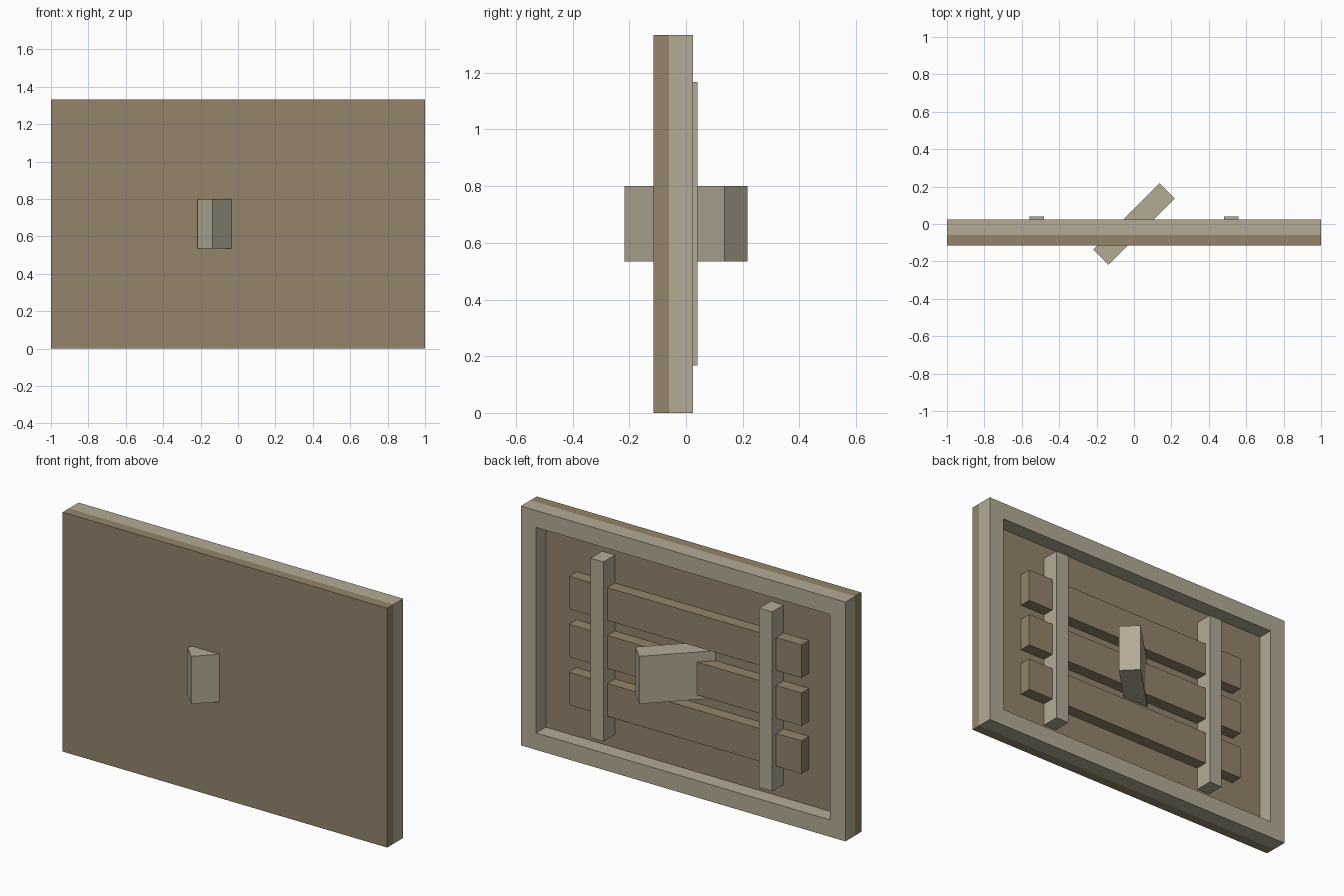
import bpy, bmesh, math
from mathutils import Matrix, Vector

cube = bpy.data.objects.get("Cube")
if cube:
    bpy.data.objects.remove(cube, do_unlink=True)


def material(name, rgb):
    mat = bpy.data.materials.new(name)
    mat.use_nodes = True
    mat.diffuse_color = (*rgb, 1)
    mat.node_tree.nodes["Principled BSDF"].inputs["Base Color"].default_value = (*rgb, 1)
    return mat


brown = material("warm brown", (0.296, 0.231, 0.150))
stone = material("pale stone", (0.456, 0.407, 0.305))


def finish(name, bm, mat):
    mesh = bpy.data.meshes.new(name)
    bm.to_mesh(mesh)
    bm.free()
    mesh.materials.append(mat)
    obj = bpy.data.objects.new(name, mesh)
    bpy.context.collection.objects.link(obj)
    return obj


def box_mesh(x, y, z):
    """Box from (low, high) pairs along each axis."""
    bm = bmesh.new()
    bmesh.ops.create_cube(bm, size=1)
    spans = (x, y, z)
    bmesh.ops.scale(bm, vec=[b - a for a, b in spans], verts=bm.verts)
    bmesh.ops.translate(bm, vec=[(a + b) / 2 for a, b in spans], verts=bm.verts)
    return bm


HEIGHT = 1.333
FRONT, JOINT, BACK = -0.115, -0.06, 0.025

# Front panel
finish("panel", box_mesh((-1, 1), (FRONT, JOINT), (0, HEIGHT)), brown)

# Raised border around the back: inset, then cut through to the panel
bm = box_mesh((-1, 1), (JOINT, BACK), (0, HEIGHT))
bm.normal_update()
rear = max(bm.faces, key=lambda f: f.normal.y)
front = min(bm.faces, key=lambda f: f.normal.y)
bmesh.ops.delete(bm, geom=[front], context="FACES_ONLY")
bmesh.ops.inset_region(bm, faces=[rear], thickness=0.133)
floor = bmesh.ops.extrude_discrete_faces(bm, faces=[rear])["faces"]
bmesh.ops.translate(bm, vec=Vector((0, JOINT - BACK, 0)), verts=floor[0].verts)
bmesh.ops.delete(bm, geom=floor, context="FACES_ONLY")
finish("back_frame", bm, stone)

# Horizontal slats
for i, name in enumerate(("lower", "middle", "upper")):
    low = 0.294 + i * 0.267
    finish(name + "_slat", box_mesh((-0.717, 0.717), (JOINT, 0.007), (low, low + 0.183)), brown)

# Upright battens
for name, x in (("left", 0.52), ("right", -0.52)):
    finish(name + "_batten", box_mesh((x - 0.04, x + 0.04), (JOINT, 0.041), (0.167, 1.167)), stone)

# Diagonal bar through the centre
bm = box_mesh((-0.25, 0.25), (-0.057, 0.057), (0.535, 0.8))
bmesh.ops.rotate(bm, matrix=Matrix.Rotation(math.radians(45), 3, "Z"), verts=bm.verts)
finish("diagonal_bar", bm, stone)
